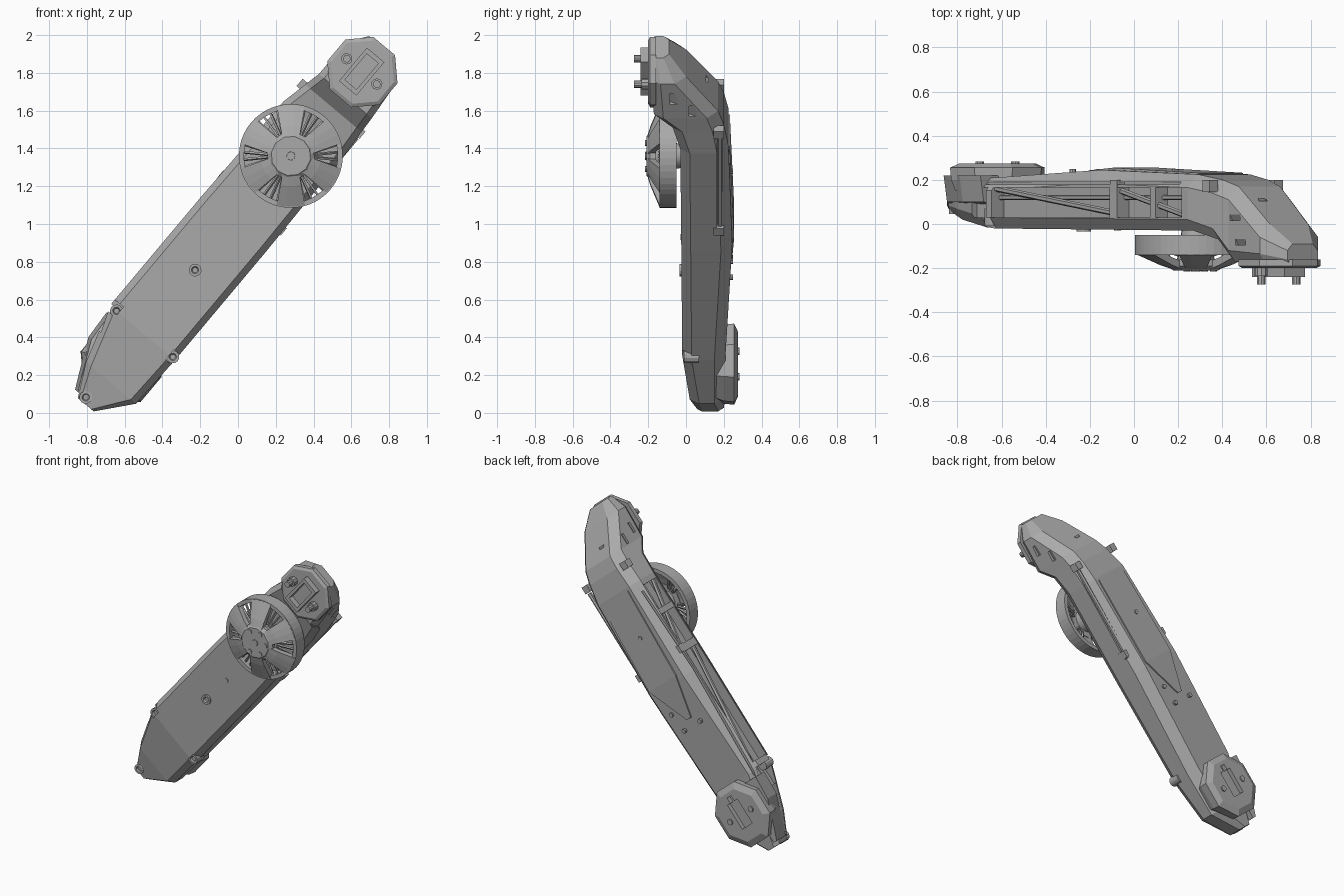
import bpy, bmesh, math
from mathutils import Matrix, Vector

if "Cube" in bpy.data.objects:
    bpy.data.objects.remove(bpy.data.objects["Cube"])

# Arm frame: local x runs along the arm, y is depth, z runs across it
TILT = math.radians(50)
FRAME = Matrix.Rotation(-TILT, 4, 'Y') @ Matrix.Translation((0, 0, 0.66))

grey = bpy.data.materials.new("plain_grey")
grey.use_nodes = True
COLOUR = (0.4, 0.4, 0.4, 1)
grey.diffuse_color = COLOUR
grey.node_tree.nodes["Principled BSDF"].inputs["Base Color"].default_value = COLOUR


def loft(name, rings, smooth=False):
    """Skin a row of equal rings and close both ends."""
    bm = bmesh.new()
    rows = [[bm.verts.new(p) for p in ring] for ring in rings]
    n = len(rows[0])
    for a, b in zip(rows, rows[1:]):
        for i in range(n):
            j = (i + 1) % n
            bm.faces.new((a[i], a[j], b[j], b[i]))
    bm.faces.new(rows[0])
    bm.faces.new(rows[-1])
    bmesh.ops.recalc_face_normals(bm, faces=bm.faces)
    mesh = bpy.data.meshes.new(name)
    bm.to_mesh(mesh)
    bm.free()
    mesh.materials.append(grey)
    ob = bpy.data.objects.new(name, mesh)
    bpy.context.collection.objects.link(ob)
    ob.matrix_world = FRAME
    if smooth:
        bpy.ops.object.select_all(action='DESELECT')
        ob.select_set(True)
        bpy.context.view_layer.objects.active = ob
        bpy.ops.object.shade_smooth_by_angle(angle=math.radians(30))
    return ob


def turned(name, u, w, steps, sides=12, spin=0, smooth=False):
    """Stack of polygons along the depth axis; steps are (depth, radius)."""
    angles = [spin + math.tau * i / sides for i in range(sides)]
    return loft(name, [[(u + r * math.cos(a), y, w + r * math.sin(a)) for a in angles]
                       for y, r in steps], smooth)


def box(name, u, y, w):
    """Box from (low, high) pairs."""
    return loft(name, [[(a, y[0], w[0]), (a, y[1], w[0]), (a, y[1], w[1]), (a, y[0], w[1])]
                       for a in u])


def bar(name, p, q, r, sides=6):
    """Straight rod between two points."""
    p, q = Vector(p), Vector(q)
    turn = (q - p).to_track_quat('Z', 'Y')
    ring = [turn @ Vector((r * math.cos(math.tau * i / sides), r * math.sin(math.tau * i / sides), 0))
            for i in range(sides)]
    return loft(name, [[e + v for v in ring] for e in (p, q)])


def carve(target, cutters):
    """Subtract the cutters, then discard them."""
    for c in cutters:
        c.hide_render = True
        m = target.modifiers.new("cut", 'BOOLEAN')
        m.operation, m.solver, m.object = 'DIFFERENCE', 'EXACT', c
    deps = bpy.context.evaluated_depsgraph_get()
    mesh = bpy.data.meshes.new_from_object(target.evaluated_get(deps))
    target.modifiers.clear()
    target.data = mesh
    for c in cutters:
        bpy.data.objects.remove(c)


def section(u, lo, hi, front, back, k=1.0):
    """Chamfered cross-section of the arm."""
    c, d, e = 0.035 * k, 0.05 * k, 0.06 * k
    return [(u, y, w) for w, y in (
        (lo + c, front), (hi - c, front), (hi, front + d), (hi, back - e),
        (hi - e, back), (lo + e, back), (lo, back - e), (lo, front + d))]


# Arm body with bent head
arm = loft("arm_body", [
    section(-0.485, -0.07, 0.04, 0.06, 0.20, 0.5),
    section(-0.31, -0.215, 0.13, 0.02, 0.21),
    section(0.0, -0.225, 0.225, -0.02, 0.21),
    section(0.75, -0.225, 0.225, -0.025, 0.245),
    section(1.42, -0.215, 0.215, -0.03, 0.225),
    section(1.56, -0.205, 0.185, -0.07, 0.20),
    section(1.65, -0.2, 0.165, -0.17, 0.17),
    section(1.87, -0.18, 0.165, -0.185, 0.0),
    section(1.975, -0.09, 0.09, -0.185, -0.09, 0.5)])
cuts = [box("bay_cutter", u, (0.03, 0.165), (0.15, 0.4))
        for u in ((-0.14, 0.01), (0.05, 0.88), (0.93, 1.16), (1.2, 1.38))]
cuts += [box("corner_cutter", (-0.03, 0.04), (-0.1, 0.03), w) for w in ((0.165, 0.3), (-0.3, -0.185))]
cuts += [box("rod_cutter", (0.86, 1.5), (0.165, 0.19), (-0.3, -0.2)),
         box("groove_cutter", (-0.05, 1.35), (0.18, 0.19), (0.18, 0.3))]
# Scoops on the sides and back of the head
cuts += [bar("scoop_cutter", (u, y, w), (u + 0.07, y, w), 0.03, 3)
         for u, y, w in ((1.66, 0.03, 0.175), (1.7, -0.08, 0.175), (1.66, 0.03, -0.2),
                         (1.74, -0.07, -0.195), (1.72, 0.12, 0.03))]
carve(arm, cuts)

# Struts inside the side channel
bar("channel_strut_long", (0.05, 0.16, 0.195), (0.88, 0.05, 0.195), 0.014)
bar("channel_strut_short", (0.93, 0.15, 0.195), (1.38, 0.04, 0.195), 0.014)
bar("channel_rail", (-0.1, 0.12, 0.17), (1.38, 0.12, 0.17), 0.012)

# Back panel wedge and rod along the lower rear corner
loft("back_panel", [[(u, 0.2, lo), (u, y, lo), (u, y, hi), (u, 0.2, hi)]
                    for u, lo, hi, y in ((0.5, -0.01, 0.03, 0.243), (0.78, -0.15, 0.12, 0.255),
                                         (1.4, -0.13, 0.13, 0.232))])
bar("rear_rod", (0.88, 0.18, -0.205), (1.52, 0.18, -0.205), 0.014)
for i, (u, w) in enumerate(((0.89, -0.205), (1.55, -0.195), (0.91, 0.2), (1.55, 0.19))):
    box(f"rod_bracket_{i}", (u - 0.025, u + 0.025), (0.145, 0.2), (w - 0.025, w + 0.025))

# Bolts on both faces
for i, (u, w, y) in enumerate(((0.0, 0.18, -0.01), (0.005, -0.205, -0.01), (-0.455, 0.01, 0.045),
                               (0.433, 0.0, -0.035))):
    turned(f"front_bolt_{i}", u, w, [(y + 0.08, 0.034), (y, 0.034), (y, 0.02), (y + 0.01, 0.014)])
turned("front_pin", 0.665, -0.005, [(0, 0.016), (-0.03, 0.016)], 8)
for i, (u, w) in enumerate(((0.45, 0.08), (0.45, -0.08), (0.58, -0.1), (1.1, 0.02))):
    turned(f"back_pin_{i}", u, w, [(0.2, 0.015), (0.25, 0.015)], 8)

# Head coupling: octagonal plate, socket block and two pins
EIGHTH = math.pi / 8
plate = turned("head_plate", 1.805, -0.005, [(-0.16, 0.195), (-0.19, 0.195), (-0.2, 0.175)], 8, EIGHTH)
block = box("socket_block", (1.69, 1.92), (-0.24, -0.18), (-0.06, 0.06))
carve(block, [box("socket_cutter", (1.715, 1.895), (-0.3, -0.2), (-0.04, 0.04))])
for side in (-1, 1):
    w = 0.104 * side
    turned("coupling_pin", 1.806, w, [(-0.19, 0.03), (-0.235, 0.03), (-0.235, 0.02), (-0.275, 0.02)], 10)

# Rear foot coupling
pad = turned("rear_pad", -0.2, -0.02, [(0.15, 0.2), (0.2, 0.22), (0.255, 0.225), (0.275, 0.18)], 8, EIGHTH)
carve(pad, [box("pad_cutter", (-0.28, -0.1), (0.245, 0.4), (-0.07, 0.03)),
            box("notch_cutter", (-0.1, -0.06), (0.245, 0.4), (-0.04, 0.0))])
for w in (-0.125, 0.085):
    turned("pad_pin", -0.2, w, [(0.25, 0.02), (0.283, 0.02)], 10)
# Faceted lump beside the foot
loft("foot_lump", [[(u, 0.07, 0.05), (u, 0.22, 0.05), (u, 0.22, w), (u, 0.1, w - 0.02)]
                   for u, w in ((-0.46, 0.08), (-0.38, 0.12), (-0.2, 0.205), (-0.04, 0.215))])

# Wheel
HUB = 1.222
turned("wheel_axle", HUB, 0, [(0.0, 0.06), (-0.19, 0.09)], 16, 0, True)
rim = turned("wheel_rim", HUB, 0, [(-0.05, 0.275), (-0.14, 0.275)], 48)
carve(rim, [turned("rim_cutter", HUB, 0, [(0.1, 0.248), (-0.3, 0.248)], 48)])
turned("wheel_hub", HUB, 0, [(-0.16, 0.125), (-0.19, 0.128), (-0.21, 0.105)], 12)
turned("hub_cap", HUB, 0, [(-0.2, 0.025), (-0.216, 0.022)], 8)


def polar(r, a, y):
    return (HUB + r * math.cos(a), y, r * math.sin(a))


for k in range(6):
    gap = math.radians(10 + 60 * k)
    mid = gap + math.radians(30)
    # Tapered spoke from hub down to the rim, with its outer edge following the circle
    rings = []
    for r, half, y in ((0.09, 28, -0.21), (0.16, 20, -0.188), (0.27, 16, -0.141)):
        h = math.radians(half)
        turns = [mid + h * s for s in (-1, -0.33, 0.33, 1)]
        rings.append([polar(r, a, y) for a in turns] + [polar(r, a, y + 0.035) for a in turns[::-1]])
    loft("wheel_spoke", rings)
    # Thin slats in each opening
    for s in (-0.24, -0.08, 0.08, 0.24):
        bar("wheel_slat", polar(0.12, gap + s * 0.7, -0.14), polar(0.255, gap + s, -0.11), 0.008, 4)
    box_end = polar(0.08, gap, 0)
    if k != 2:
        turned("hub_bolt", box_end[0], box_end[2], [(-0.2, 0.016), (-0.216, 0.016)], 8)
